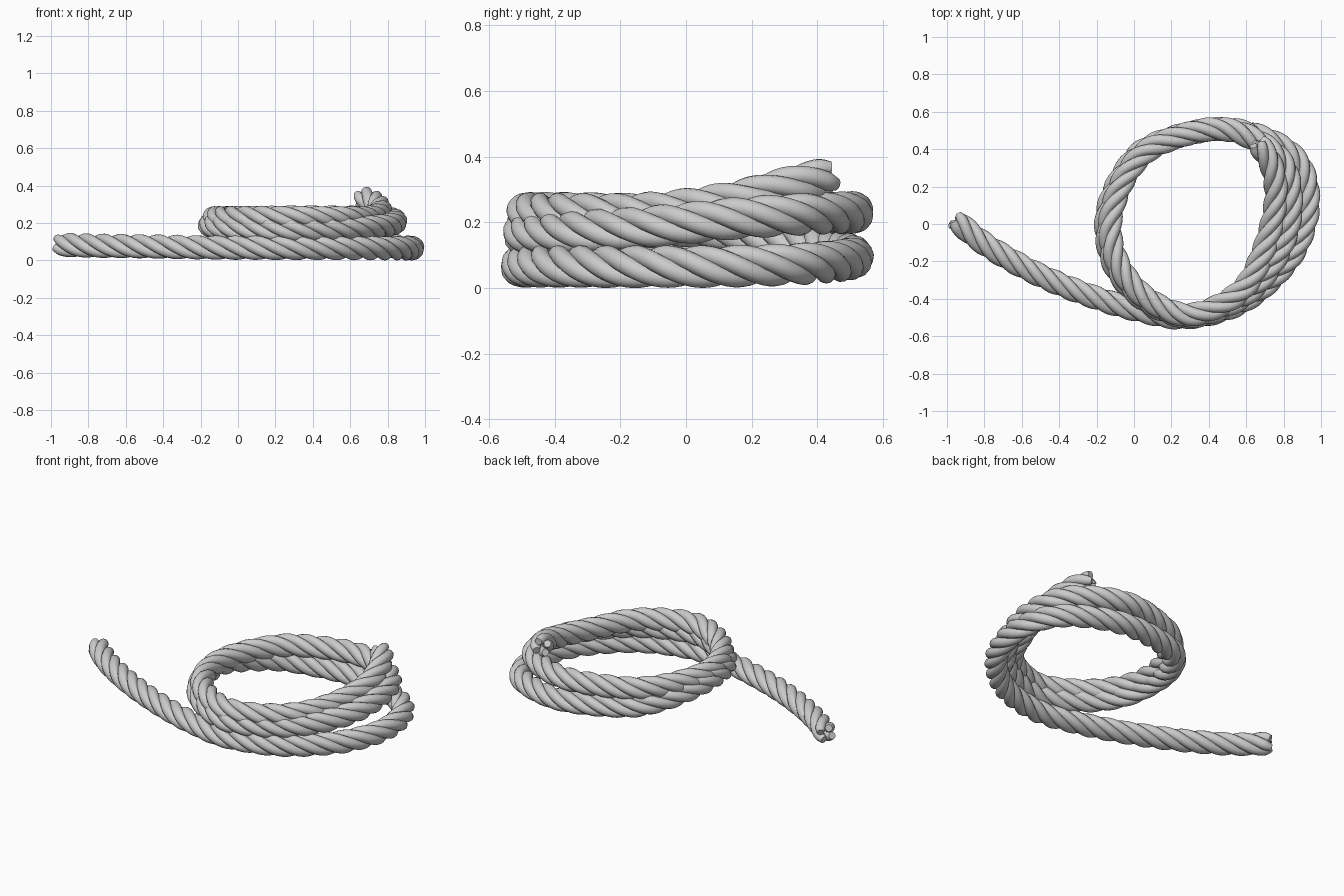
import bpy, math
from mathutils import Vector

if "Cube" in bpy.data.objects:
    bpy.data.objects.remove(bpy.data.objects["Cube"])

STRANDS = 4
PITCH = 0.44       # length of one full twist
OFFSET = 0.036     # strand distance from rope centre
RADIUS = 0.0292    # strand thickness
STEP = 0.014

# Rope centre line: tail, low loop, middle loop, raised free end
path = [Vector(p) for p in [
    (-0.96, 0.025, 0.085), (-0.8, -0.105, 0.08), (-0.6, -0.225, 0.077), (-0.4, -0.32, 0.074),
    (-0.2, -0.395, 0.07), (0.0, -0.455, 0.068), (0.28, -0.5, 0.067), (0.59, -0.41, 0.066),
    (0.845, -0.165, 0.065), (0.932, 0.13, 0.066), (0.835, 0.38, 0.075), (0.5, 0.507, 0.092),
    (0.12, 0.43, 0.12), (-0.05, 0.28, 0.15), (-0.148, 0.03, 0.188), (-0.105, -0.22, 0.18),
    (0.05, -0.4, 0.17), (0.3, -0.495, 0.165), (0.6, -0.375, 0.17), (0.785, -0.13, 0.185),
    (0.84, 0.13, 0.21), (0.765, 0.365, 0.225), (0.48, 0.507, 0.23), (0.14, 0.43, 0.228),
    (-0.03, 0.28, 0.226), (-0.125, 0.03, 0.225), (-0.09, -0.2, 0.226), (0.06, -0.39, 0.228),
    (0.3, -0.485, 0.227), (0.57, -0.36, 0.225), (0.7, -0.12, 0.228), (0.758, 0.13, 0.26),
    (0.735, 0.31, 0.305), (0.66, 0.44, 0.337)]]


def smooth_path(pts):
    """Catmull-Rom through the points, resampled at even spacing."""
    ext = [2 * pts[0] - pts[1]] + pts + [2 * pts[-1] - pts[-2]]
    fine = []
    for i in range(1, len(ext) - 2):
        a, b, c, d = ext[i - 1:i + 3]
        for k in range(40):
            t = k / 40
            fine.append(0.5 * (2 * b + (c - a) * t + (2 * a - 5 * b + 4 * c - d) * t * t
                               + (3 * b - a - 3 * c + d) * t ** 3))
    fine.append(pts[-1].copy())
    out, run = [fine[0]], 0.0
    for p, q in zip(fine, fine[1:]):
        run += (q - p).length
        if run >= STEP:
            out.append(q)
            run = 0.0
    return out


centre = smooth_path(path)


def make_strand(index):
    data = bpy.data.curves.new(f"rope_strand_{index + 1}", 'CURVE')
    data.dimensions = '3D'
    data.bevel_depth = RADIUS
    data.bevel_resolution = 4
    data.use_fill_caps = True
    spline = data.splines.new('POLY')
    spline.points.add(len(centre) - 1)
    angle = 2 * math.pi * index / STRANDS + 0.4
    last = len(centre) - 1
    for i, p in enumerate(centre):
        tangent = (centre[min(i + 1, last)] - centre[max(i - 1, 0)]).normalized()
        side = Vector((0, 0, 1)).cross(tangent).normalized()
        up = tangent.cross(side)
        if i:
            angle += 2 * math.pi * (p - centre[i - 1]).length / PITCH
        pos = p + OFFSET * (math.cos(angle) * side + math.sin(angle) * up)
        spline.points[i].co = (*pos, 1)
        # strands narrow slightly at the cut ends
        spline.points[i].radius = min(1.0, 0.7 + 0.15 * min(i, last - i))
    obj = bpy.data.objects.new(data.name, data)
    bpy.context.collection.objects.link(obj)
    return obj


# Twisted strands, turned into smooth meshes
strands = [make_strand(i) for i in range(STRANDS)]
bpy.ops.object.select_all(action='DESELECT')
for s in strands:
    s.select_set(True)
bpy.context.view_layer.objects.active = strands[0]
bpy.ops.object.convert(target='MESH')
bpy.ops.object.shade_smooth_by_angle(angle=math.radians(50))
